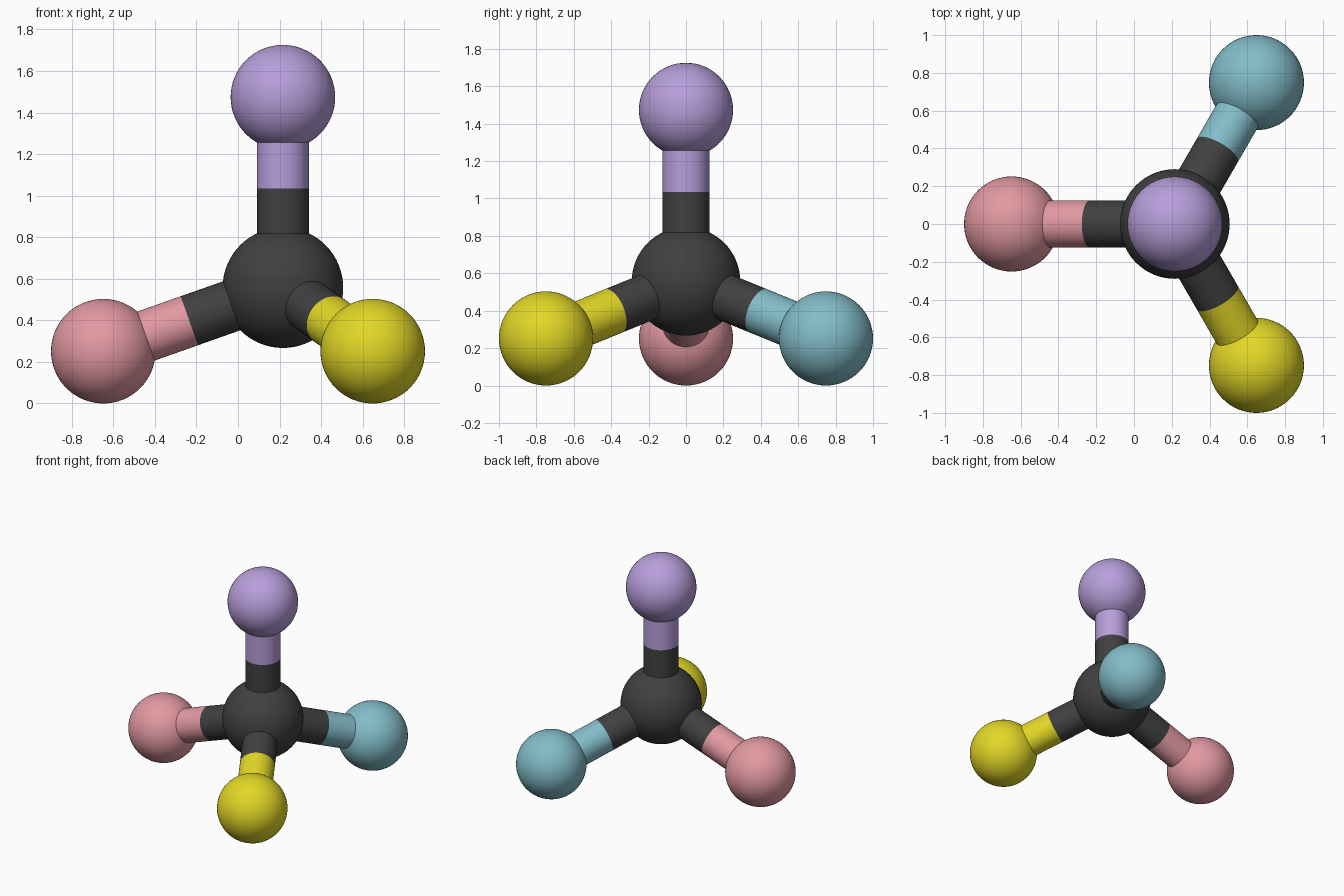
import bpy, math
from mathutils import Vector

if "Cube" in bpy.data.objects:
    bpy.data.objects.remove(bpy.data.objects["Cube"])

ATOM_R, CORE_R, BOND_R = 0.2515, 0.29, 0.125
SPREAD = (1 - ATOM_R) / math.sin(math.radians(60))   # horizontal reach of the lower bonds
LENGTH = SPREAD / (2 * math.sqrt(2) / 3)             # tetrahedral bond length
CORE = Vector((SPREAD / 4, 0, ATOM_R + LENGTH / 3))
SPLIT = (CORE_R + LENGTH - ATOM_R) / 2               # bond colour change, midway in the gap


def material(name, rgb):
    m = bpy.data.materials.new(name)
    lin = [((c / 255 + 0.055) / 1.055) ** 2.4 for c in rgb]
    m.diffuse_color = (*lin, 1)
    m.use_nodes = True
    m.node_tree.nodes["Principled BSDF"].inputs["Base Color"].default_value = m.diffuse_color
    return m


def finish(name, mat):
    ob = bpy.context.object
    ob.name = name
    ob.data.materials.append(mat)
    bpy.ops.object.shade_smooth_by_angle(angle=math.radians(40))


def ball(name, centre, radius, mat):
    bpy.ops.mesh.primitive_uv_sphere_add(segments=64, ring_count=32, radius=radius, location=centre)
    finish(name, mat)


def rod(name, direction, start, end, mat):
    bpy.ops.mesh.primitive_cylinder_add(
        vertices=48, radius=BOND_R, depth=end - start,
        location=CORE + direction * (start + end) / 2,
        rotation=direction.to_track_quat('Z', 'Y').to_euler())
    finish(name, mat)


charcoal = material("charcoal", (64, 64, 64))
ball("central_atom", CORE, CORE_R, charcoal)

# outer atoms: name, colour, azimuth (None = straight up)
atoms = [
    ("purple", (183, 158, 218), None),
    ("pink", (226, 153, 162), 180),
    ("teal", (130, 188, 200), 60),
    ("yellow", (226, 215, 38), -60),
]
for name, rgb, azimuth in atoms:
    mat = material(name, rgb)
    if azimuth is None:
        d = Vector((0, 0, 1))
    else:
        a = math.radians(azimuth)
        d = Vector((SPREAD * math.cos(a), SPREAD * math.sin(a), -LENGTH / 3)).normalized()
    ball(name + "_atom", CORE + d * LENGTH, ATOM_R, mat)
    # two-tone bond
    rod(name + "_bond_inner", d, 0.2, SPLIT, charcoal)
    rod(name + "_bond_outer", d, SPLIT, LENGTH - 0.17, mat)
